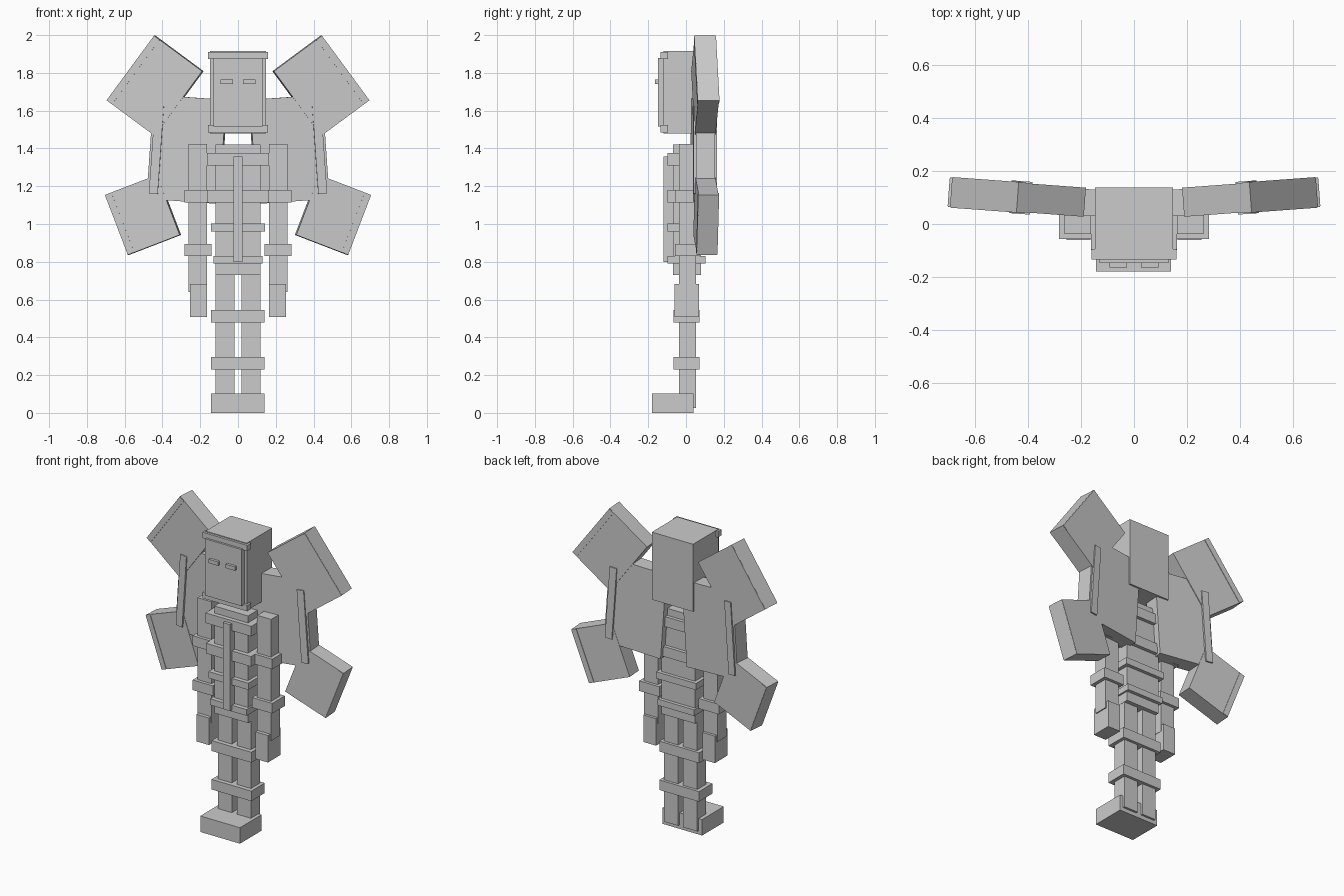
import bpy
import math

cube = bpy.data.objects.get("Cube")
if cube:
    bpy.data.objects.remove(cube, do_unlink=True)

grey = bpy.data.materials.new("plain_grey")
grey.use_nodes = True
COLOUR = (0.6, 0.6, 0.6, 1.0)
grey.diffuse_color = COLOUR
grey.node_tree.nodes["Principled BSDF"].inputs["Base Color"].default_value = COLOUR


def block(name, centre, size, tilt=0.0, sweep=0.0):
    """Box from centre and size; tilt turns it about y, sweep about z (degrees)."""
    bpy.ops.mesh.primitive_cube_add(
        size=1, location=centre,
        rotation=(0, math.radians(tilt), math.radians(sweep)))
    ob = bpy.context.object
    ob.name = name
    ob.scale = size
    bpy.ops.object.transform_apply(location=False, rotation=False, scale=True)
    ob.data.materials.append(grey)
    return ob


def span(name, x, y, z):
    """Box from its (min, max) extent on each axis."""
    return block(name, [(a + b) / 2 for a, b in (x, y, z)],
                 [b - a for a, b in (x, y, z)])


def pair(name, x, y, z):
    """Left box and its mirrored right twin."""
    span("left_" + name, x, y, z)
    span("right_" + name, (-x[1], -x[0]), y, z)


# Head with face plate, brow and chin bars, eyes
span("head", (-0.147, 0.147), (-0.12, 0.138), (1.48, 1.915))
span("face_plate", (-0.13, 0.13), (-0.148, -0.11), (1.515, 1.88))
span("brow_bar", (-0.16, 0.16), (-0.135, -0.095), (1.873, 1.91))
span("chin_bar", (-0.16, 0.16), (-0.135, -0.095), (1.485, 1.523))
pair("eye", (0.027, 0.093), (-0.165, -0.145), (1.74, 1.765))

# Torso with belts and a centre strip
span("torso", (-0.12, 0.12), (-0.07, 0.08), (0.73, 1.42))
for name, half, z in (("chest_belt", 0.163, (1.31, 1.375)),
                      ("rib_belt", 0.161, (1.115, 1.18)),
                      ("waist_belt", 0.142, (0.96, 1.003)),
                      ("hip_belt", 0.13, (0.79, 0.83))):
    span(name, (-half, half), (-0.098, 0.102), z)
span("centre_strip", (-0.025, 0.025), (-0.118, -0.06), (0.80, 1.357))

# Arms, arm bands and hands
pair("arm", (0.163, 0.262), (-0.037, 0.053), (0.64, 1.423))
pair("upper_arm_band", (0.14, 0.284), (-0.057, 0.072), (1.115, 1.18))
pair("lower_arm_band", (0.14, 0.284), (-0.057, 0.072), (0.83, 0.895))
pair("hand", (0.165, 0.255), (-0.06, 0.07), (0.508, 0.682))

# Legs, shared leg bands and the foot block
pair("leg", (0.018, 0.118), (-0.037, 0.054), (0.025, 0.75))
span("thigh_band", (-0.143, 0.14), (-0.065, 0.072), (0.478, 0.545))
span("shin_band", (-0.143, 0.14), (-0.065, 0.072), (0.23, 0.295))
span("foot_block", (-0.143, 0.14), (-0.18, 0.04), (0.0, 0.103))

# Wings: swept back panels, each with a raised rib near its outer edge
SWEEP = 4.2


def wing_block(side, s, name, x, z, size, tilt):
    y = 0.069 + 0.073 * x
    block(f"{side}_{name}", (s * x, y, z), size, s * tilt, s * SWEEP)


def feather(side, s, name, x, z, width, length, depth, tilt):
    """Tilted panel with a thin rib along its outer edge."""
    wing_block(side, s, name, x, z, (width, depth, length), tilt)
    a = math.radians(tilt)
    out = width / 2 - 0.019
    wing_block(side, s, name + "_rib", x + out * math.cos(a),
               z - out * math.sin(a), (0.036, depth + 0.006, length - 0.004), tilt)


for side, s in (("left", 1), ("right", -1)):
    wing_block(side, s, "wing_panel", 0.27, 1.395, (0.386, 0.1, 0.552), -4)
    wing_block(side, s, "wing_rib", 0.428, 1.392, (0.047, 0.124, 0.465), -4)
    feather(side, s, "upper_feather", 0.439, 1.732, 0.317, 0.425, 0.11, -36.4)
    feather(side, s, "lower_feather", 0.503, 1.048, 0.295, 0.34, 0.105, 21)
